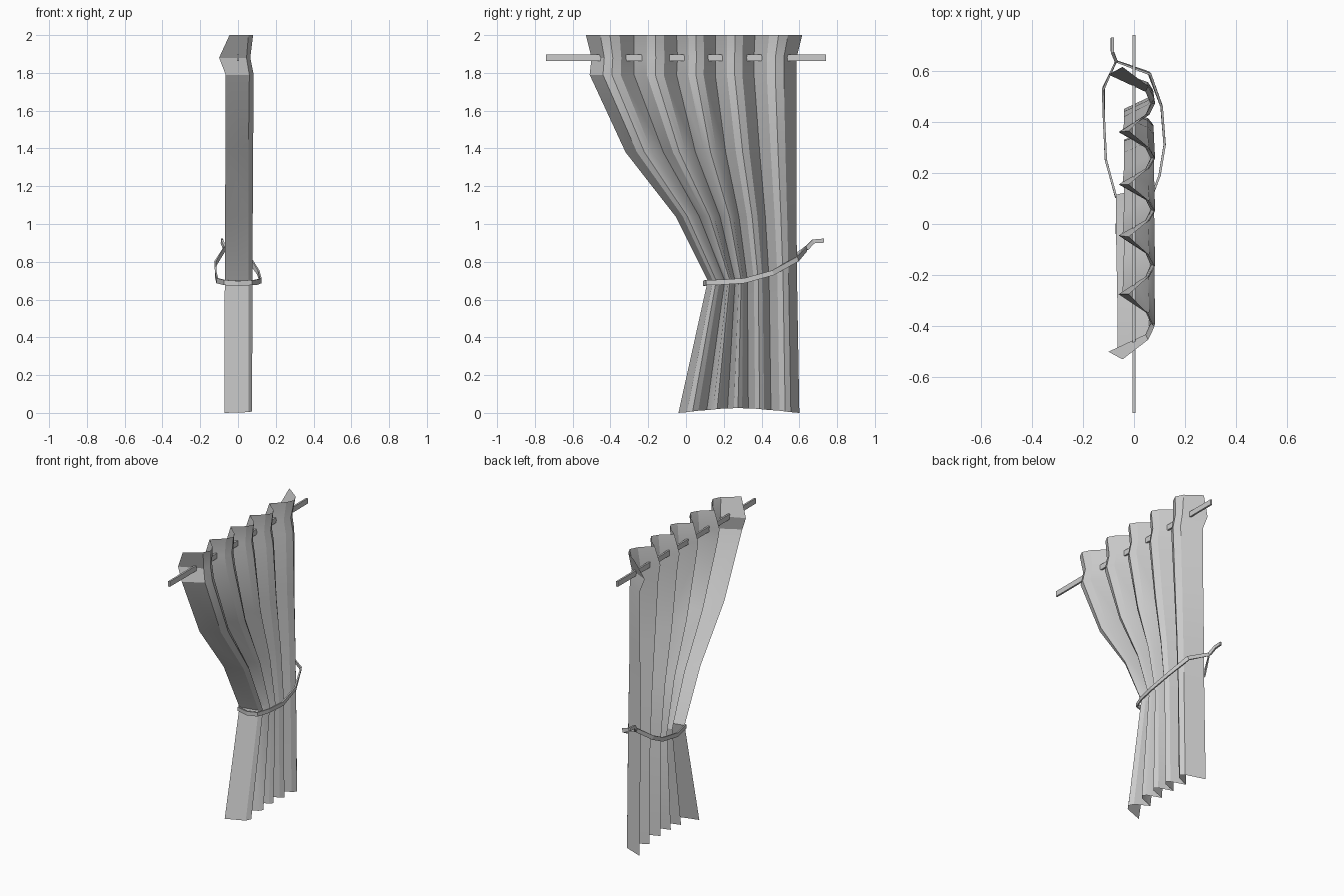
import bpy, bmesh, math
from mathutils import Vector

if "Cube" in bpy.data.objects:
    bpy.data.objects.remove(bpy.data.objects["Cube"])


def make_object(name, verts, faces):
    mesh = bpy.data.meshes.new(name)
    mesh.from_pydata(verts, [], faces)
    bm = bmesh.new()
    bm.from_mesh(mesh)
    bmesh.ops.recalc_face_normals(bm, faces=bm.faces)
    bm.to_mesh(mesh)
    bm.free()
    ob = bpy.data.objects.new(name, mesh)
    bpy.context.collection.objects.link(ob)
    return ob


def strip(name, path, height, thick, closed=False):
    """Flat band following a path, upright cross-section."""
    pts = [Vector(p) for p in path]
    n = len(pts)
    verts, faces = [], []
    for i, p in enumerate(pts):
        a = pts[i - 1] if (closed or i > 0) else p
        b = pts[(i + 1) % n] if (closed or i < n - 1) else p
        t = (b - a).normalized()
        side = Vector((t.y, -t.x, 0)).normalized() * thick / 2
        up = side.cross(t).normalized() * height / 2
        verts += [p - side - up, p + side - up, p + side + up, p - side + up]
    for i in range(n if closed else n - 1):
        j = (i + 1) % n
        for k in range(4):
            m = (k + 1) % 4
            faces.append((i * 4 + k, i * 4 + m, j * 4 + m, j * 4 + k))
    if not closed:
        faces += [(0, 1, 2, 3), tuple(range(n * 4 - 4, n * 4))]
    return make_object(name, verts, faces)


# Curtain levels: z, x of hem edges, inner valleys, shoulders, ridges, then valley y positions
levels = [
    (2.00, -0.045, -0.02, 0.055, 0.08, (-0.53, -0.275, -0.05, 0.155, 0.365, 0.615)),
    (1.88, -0.10, -0.06, 0.045, 0.065, (-0.50, -0.275, -0.045, 0.155, 0.36, 0.585)),
    (1.79, -0.065, -0.045, 0.06, 0.083, (-0.51, -0.275, -0.05, 0.155, 0.36, 0.585)),
    (1.38, -0.065, -0.04, 0.055, 0.08, (-0.32, -0.12, 0.05, 0.21, 0.39, 0.585)),
    (1.04, -0.07, -0.04, 0.055, 0.078, (-0.055, 0.07, 0.18, 0.28, 0.42, 0.585)),
    (0.70, -0.07, -0.04, 0.055, 0.076, (0.115, 0.205, 0.26, 0.325, 0.44, 0.588)),
    (0.00, -0.072, -0.04, 0.055, 0.075, (-0.04, 0.11, 0.22, 0.33, 0.45, 0.60)),
]

# Pleated curtain: five folds, four columns per fold
verts, faces = [], []
cols = 21
for z, xe, xv, xs, xr, ys in levels:
    for c in range(cols):
        f, k = divmod(c, 4)
        if k == 0:
            x, y = (xe if c in (0, cols - 1) else xv), ys[f]
        else:
            x = xr if k == 2 else xs
            y = ys[f] + (ys[f + 1] - ys[f]) * (0.3, 0.5, 0.7)[k - 1]
        hem = 0.025 * math.sin(math.pi * c / (cols - 1)) if z == 0 else 0
        verts.append((x, y, z + hem))
for r in range(len(levels) - 1):
    for c in range(cols - 1):
        a = r * cols + c
        faces.append((a, a + cols, a + cols + 1, a + 1))
curtain = make_object("curtain", verts, faces)
bpy.context.view_layer.objects.active = curtain
curtain.select_set(True)
bpy.ops.object.shade_smooth_by_angle(angle=math.radians(25))

# Curtain rod
strip("curtain_rod", [(0, -0.74, 1.88), (0, 0.74, 1.88)], 0.036, 0.012)

# Tie-back loop around the gathered cloth
strip("tie_back", [
    (-0.07, 0.105, 0.69), (0.0, 0.095, 0.685), (0.07, 0.11, 0.69),
    (0.10, 0.19, 0.692), (0.12, 0.31, 0.70), (0.108, 0.46, 0.742),
    (0.06, 0.59, 0.815), (-0.07, 0.637, 0.87), (-0.12, 0.53, 0.79),
    (-0.118, 0.42, 0.735), (-0.11, 0.25, 0.70)], 0.027, 0.009, closed=True)

# Wall hook holding the tie-back
strip("wall_hook", [(-0.07, 0.637, 0.87), (-0.085, 0.675, 0.908), (-0.085, 0.73, 0.912)],
      0.022, 0.012)
